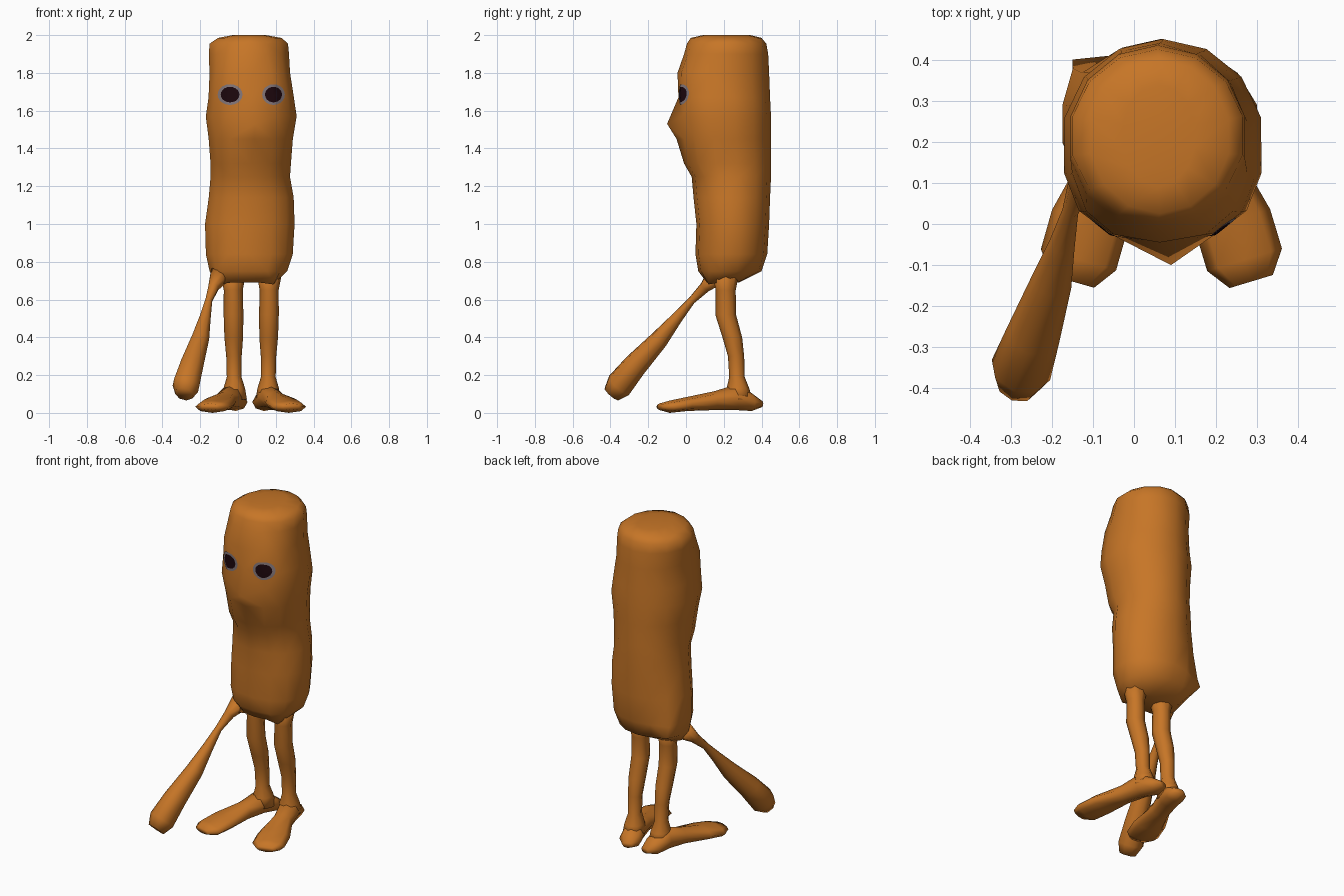
import bpy, bmesh, math
from mathutils import Vector
from mathutils.bvhtree import BVHTree

cube = bpy.data.objects.get("Cube")
if cube:
    bpy.data.objects.remove(cube, do_unlink=True)


def material(name, color):
    m = bpy.data.materials.new(name)
    m.use_nodes = True
    m.diffuse_color = color
    m.node_tree.nodes["Principled BSDF"].inputs["Base Color"].default_value = color
    return m


ORANGE = material("burnt orange", (0.57, 0.18, 0.02, 1))
GREY = material("eye grey", (0.24, 0.19, 0.2, 1))
DARK = material("pupil dark", (0.012, 0.002, 0.004, 1))


def finish(name, bm, mats):
    bmesh.ops.recalc_face_normals(bm, faces=bm.faces[:])
    for f in bm.faces:
        f.smooth = True
    mesh = bpy.data.meshes.new(name)
    bm.to_mesh(mesh)
    for m in mats:
        mesh.materials.append(m)
    ob = bpy.data.objects.new(name, mesh)
    bpy.context.collection.objects.link(ob)


def loft(rings):
    """Skin a list of equal-length point rings and cap both ends."""
    bm = bmesh.new()
    loops = [[bm.verts.new(p) for p in ring] for ring in rings]
    n = len(loops[0])
    for a, b in zip(loops, loops[1:]):
        for i in range(n):
            j = (i + 1) % n
            bm.faces.new((a[i], a[j], b[j], b[i]))
    bm.faces.new(loops[0])
    bm.faces.new(loops[-1])
    return bm


def oval(center, u, v, n):
    return [center + u * math.cos(2 * math.pi * i / n) + v * math.sin(2 * math.pi * i / n)
            for i in range(n)]


# Body: stacked rings of z, left, right, front, back, front squareness
SIDES = 14
SECTIONS = [
    (0.69, -0.12, 0.20, 0.11, 0.28, 2.2),
    (0.75, -0.155, 0.265, 0.065, 0.40, 2.3),
    (0.84, -0.175, 0.295, 0.05, 0.43, 2.3),
    (1.00, -0.18, 0.305, 0.055, 0.44, 2.2),
    (1.14, -0.16, 0.30, 0.04, 0.445, 2.2),
    (1.25, -0.15, 0.28, 0.03, 0.45, 2.2),
    (1.32, -0.15, 0.285, -0.01, 0.45, 2.3),
    (1.45, -0.16, 0.295, -0.03, 0.45, 2.4),
    (1.57, -0.175, 0.315, -0.04, 0.45, 2.7),
    (1.67, -0.16, 0.30, -0.04, 0.445, 2.8),
    (1.80, -0.155, 0.28, -0.045, 0.44, 2.5),
    (1.90, -0.16, 0.275, -0.01, 0.435, 2.1),
    (1.955, -0.155, 0.27, 0.005, 0.425, 2),
    (1.985, -0.11, 0.235, 0.025, 0.40, 2),
    (2.00, -0.03, 0.15, 0.09, 0.34, 2),
]


def body_ring(z, x0, x1, y0, y1, square):
    ring = []
    for i in range(SIDES):
        a = 2 * math.pi * i / SIDES - math.pi / 2
        c, s = math.cos(a), math.sin(a)
        e = 2 / square if s < 0 else 1
        px = math.copysign(abs(c) ** e, c)
        py = math.copysign(abs(s) ** e, s)
        ring.append(Vector(((x0 + x1) / 2 + px * (x1 - x0) / 2,
                            (y0 + y1) / 2 + py * (y1 - y0) / 2, z)))
    return ring


rings = [body_ring(*s) for s in SECTIONS]
# Nose tip and its underside
rings[8][0] = Vector((0.09, -0.10, 1.53))
rings[7][0] += Vector((0.02, -0.02, 0))
# Squared hip corner at the back and a bulge at the front hips
rings[1][9] = Vector((-0.15, 0.40, 0.78))
rings[2][9] += Vector((-0.025, 0.02, 0))
rings[0][12] += Vector((-0.02, -0.02, -0.01))
rings[0][2] += Vector((0.02, -0.02, -0.01))
body = loft(rings)
bmesh.ops.triangulate(body, faces=body.faces[:])
surface = BVHTree.FromBMesh(body)
finish("body", body, [ORANGE])


# Eyes: thin painted discs laid on the face
def eye(name, cx, cz, rx, rz):
    bm = bmesh.new()
    n = 20

    def on_face(x, z):
        hit = surface.ray_cast(Vector((x, -2, z)), Vector((0, 1, 0)))[0]
        return bm.verts.new((x, hit.y - 0.005, z))

    loops = []
    for k in (0.25, 0.5, 0.75, 0.87, 1):
        loops.append([on_face(p.x, p.z) for p in
                      oval(Vector((cx, 0, cz)), Vector((rx * k, 0, 0)), Vector((0, 0, rz * k)), n)])
    bm.faces.new(loops[0]).material_index = 1
    for r, (a, b) in enumerate(zip(loops, loops[1:])):
        for i in range(n):
            j = (i + 1) % n
            bm.faces.new((a[i], a[j], b[j], b[i])).material_index = 1 if r < 2 else 0
    finish(name, bm, [GREY, DARK])


eye("right_eye", -0.042, 1.685, 0.066, 0.055)
eye("left_eye", 0.188, 1.685, 0.06, 0.055)


# Legs: bent tubes of x offset, y, z, radius
def leg(name, x, lean):
    path = [(0.21, 0.76, 0.075), (0.21, 0.65, 0.053), (0.21, 0.52, 0.055), (0.245, 0.40, 0.052),
            (0.265, 0.30, 0.043), (0.27, 0.19, 0.041), (0.275, 0.13, 0.06), (0.28, 0.07, 0.07)]
    finish(name, loft([oval(Vector((x + lean * (0.65 - z), y, z)), Vector((r * 0.95, 0, 0)),
                            Vector((0, r, 0)), 8) for y, z, r in path]), [ORANGE])


leg("right_leg", -0.025, 0.01)
leg("left_leg", 0.165, -0.01)


# Feet: splayed wedges, sections of distance, half width, sole, top
def foot(name, heel, toe):
    heel, toe = Vector(heel), Vector(toe)
    axis = toe - heel
    side = Vector((-axis.y, axis.x, 0)).normalized()
    sections = [(-0.02, 0.03, 0.03, 0.065), (0.08, 0.065, 0.01, 0.105), (0.24, 0.065, 0.015, 0.15),
                (0.45, 0.06, 0.015, 0.115), (0.72, 0.095, 0.01, 0.085), (0.9, 0.095, 0.0, 0.065),
                (1.0, 0.055, 0.015, 0.05)]
    finish(name, loft([oval(heel + axis * t + Vector((0, 0, (lo + hi) / 2)), side * w,
                            Vector((0, 0, (hi - lo) / 2)), 8)
                       for t, w, lo, hi in sections]), [ORANGE])


foot("right_foot", (0.0, 0.39, 0), (-0.15, -0.14, 0))
foot("left_foot", (0.125, 0.39, 0), (0.285, -0.14, 0))

# Tail: thin at the hip, swelling to a club
TAIL = [(-0.09, 0.17, 0.735, 0.06), (-0.13, 0.10, 0.665, 0.03), (-0.155, 0.03, 0.595, 0.02),
        (-0.175, -0.05, 0.50, 0.032), (-0.20, -0.14, 0.39, 0.05), (-0.245, -0.27, 0.25, 0.066),
        (-0.275, -0.355, 0.145, 0.075), (-0.285, -0.395, 0.10, 0.05)]
points = [Vector(p[:3]) for p in TAIL]
along = (points[-1] - points[0]).normalized()
across = along.cross(Vector((0, 0, 1))).normalized()
finish("tail", loft([oval(p, across * t[3], along.cross(across) * t[3], 8)
                     for p, t in zip(points, TAIL)]), [ORANGE])
